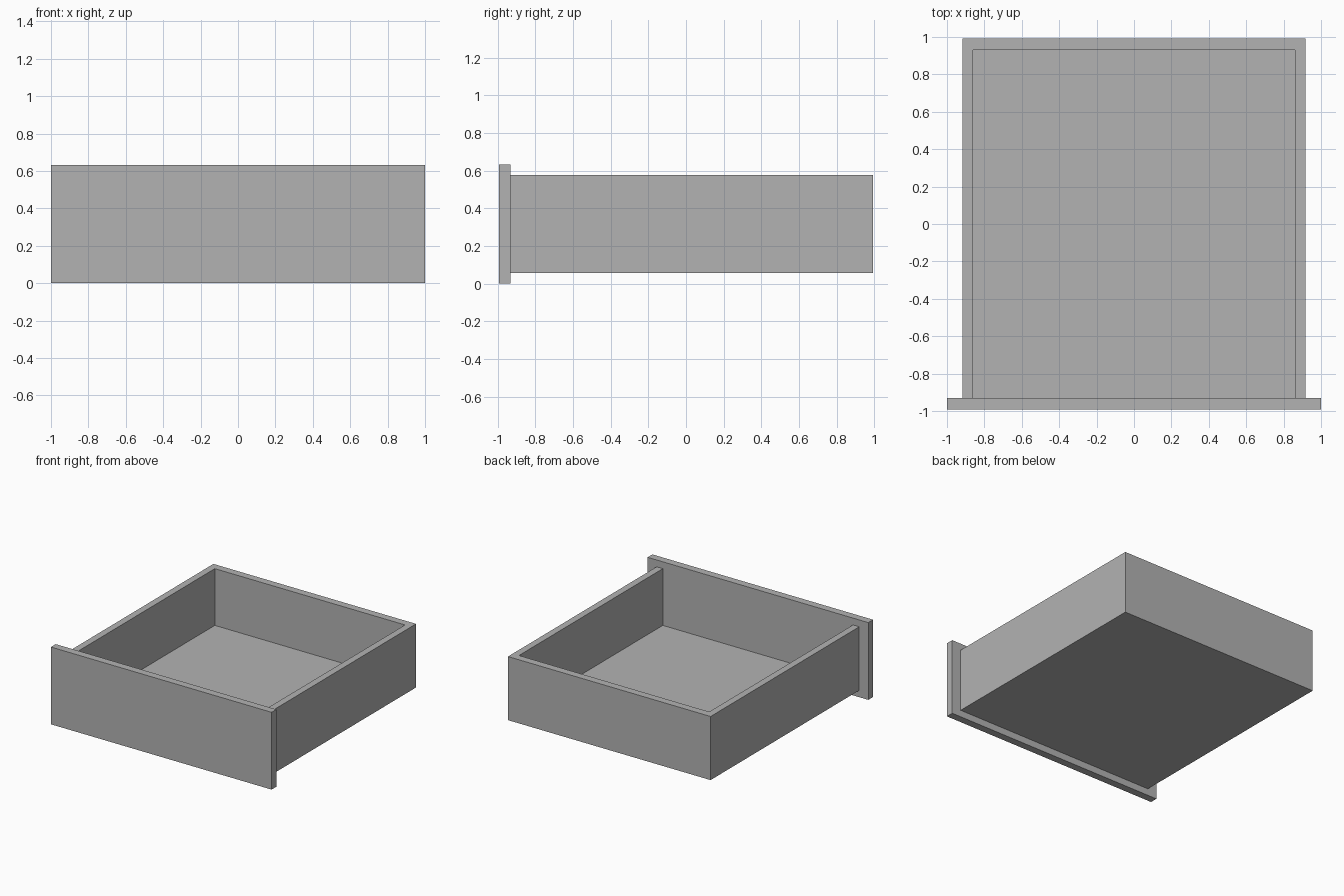
import bpy

if "Cube" in bpy.data.objects:
    bpy.data.objects.remove(bpy.data.objects["Cube"], do_unlink=True)

# Overall dimensions
DEPTH = 0.993          # half depth
BOARD = 0.056          # wall and floor thickness
PANEL = 0.062          # front panel and back wall thickness
HEIGHT = 0.633
BODY_HALF = 0.918
BODY_LOW, BODY_TOP = BOARD, HEIGHT - BOARD

grey = bpy.data.materials.new("plain grey")
grey.use_nodes = True
colour = (0.45, 0.45, 0.45, 1)
grey.diffuse_color = colour
grey.node_tree.nodes["Principled BSDF"].inputs["Base Color"].default_value = colour


def box(name, low, high):
    """Box spanning two opposite corners."""
    centre = [(a + b) / 2 for a, b in zip(low, high)]
    bpy.ops.mesh.primitive_cube_add(size=1, location=centre)
    obj = bpy.context.object
    obj.name = name
    obj.scale = [b - a for a, b in zip(low, high)]
    bpy.ops.object.transform_apply(location=False, rotation=False, scale=True)
    obj.data.materials.append(grey)
    return obj


# Front panel, overlapping the tray on all sides
front_y = -DEPTH + PANEL
box("drawer_front", (-1, -DEPTH, 0), (1, front_y, HEIGHT))

# Tray: floor, two sides and a back, open towards the panel
tray = box("drawer_tray", (-BODY_HALF, front_y, BODY_LOW), (BODY_HALF, DEPTH, BODY_TOP))
inner = BODY_HALF - BOARD
cutter = box("tray_cutter", (-inner, front_y - PANEL, BODY_LOW + BOARD),
             (inner, DEPTH - PANEL, HEIGHT + BOARD))
cutter.hide_render = True

hollow = tray.modifiers.new("hollow", "BOOLEAN")
hollow.operation = "DIFFERENCE"
hollow.solver = "EXACT"
hollow.object = cutter
bpy.context.view_layer.objects.active = tray
bpy.ops.object.modifier_apply(modifier=hollow.name)
bpy.data.objects.remove(cutter, do_unlink=True)
